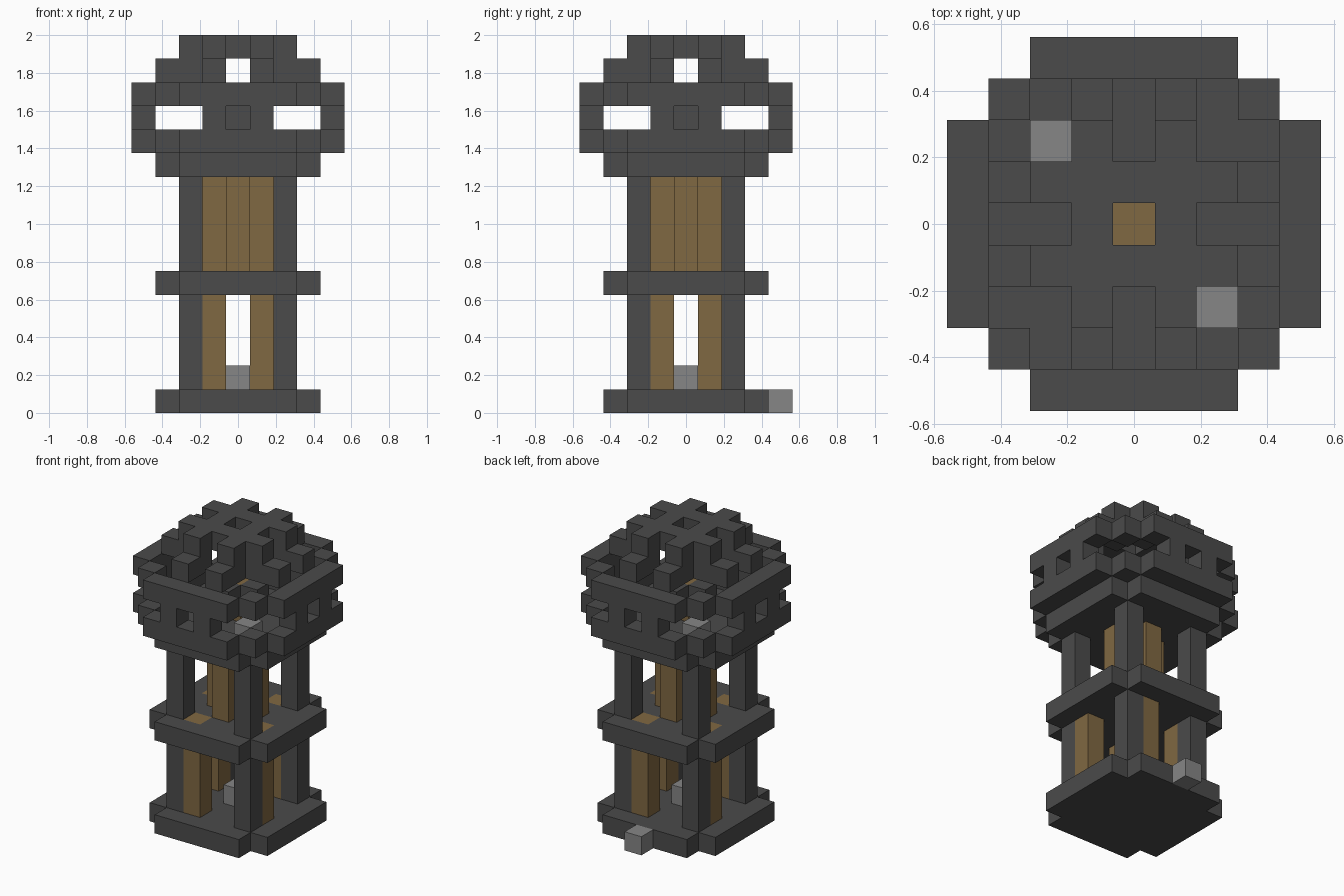
import bpy
import bmesh
from mathutils import Vector

UNIT = 0.125  # edge length of one block

cube = bpy.data.objects.get("Cube")
if cube:
    bpy.data.objects.remove(cube, do_unlink=True)


def material(name, color):
    mat = bpy.data.materials.new(name)
    mat.use_nodes = True
    rgba = (*color, 1.0)
    mat.diffuse_color = rgba
    bsdf = mat.node_tree.nodes["Principled BSDF"]
    bsdf.inputs["Base Color"].default_value = rgba
    bsdf.inputs["Roughness"].default_value = 0.9
    return mat


dark = material("dark stone", (0.07, 0.07, 0.07))
wood = material("brown wood", (0.216, 0.138, 0.054))
light = material("light stone", (0.238, 0.238, 0.238))


def block(xs, ys, zs):
    """Cells of a solid block; each range is (first, last), inclusive."""
    return {(x, y, z)
            for x in range(xs[0], xs[1] + 1)
            for y in range(ys[0], ys[1] + 1)
            for z in range(zs[0], zs[1] + 1)}


def column(x, y, bottom, top):
    return block((x, x), (y, y), (bottom, top))


def spin(cells):
    """Repeat cells in four quarter turns about the vertical axis."""
    result = set()
    for x, y, z in cells:
        for _ in range(4):
            result.add((x, y, z))
            x, y = -y, x
    return result


def slab(level):
    """Square floor with its corner blocks missing."""
    return (block((-3, 3), (-2, 2), (level, level))
            | block((-2, 2), (-3, 3), (level, level)))


def ring(level):
    """Open wall course with stepped corners."""
    return spin(block((-2, 2), (-4, -4), (level, level)) | {(3, 3, level)})


# Tower shaft
lower_posts = spin(column(-1, -2, 1, 5))
parts = [
    ("base_slab", slab(0), dark),
    ("lower_pillars", spin(column(2, 2, 1, 4)), dark),
    ("lower_posts", lower_posts, wood),
    ("middle_floor", slab(5) - lower_posts, dark),
    ("upper_pillars", spin(column(2, 2, 6, 9)), dark),
    ("upper_core", spin(column(0, -1, 6, 9)) | column(0, 0, 6, 9), wood),
    ("head_floor", slab(10), dark),
]

# Head walls, with a course of windows between two rings
parts += [
    ("lower_wall_ring", ring(11), dark),
    ("window_piers", spin({(-1, -4, 12), (1, -4, 12)}), dark),
    ("upper_wall_ring", ring(13), dark),
    ("inner_post", column(0, 0, 11, 12), wood),
    ("inner_collar", spin({(0, -1, 12)}), dark),
]

# Roof crown: open-centred cap with pronged ribs
cap = block((-1, 1), (-1, 1), (15, 15)) - {(0, 0, 15)}
ribs = spin(block((1, 1), (-3, -2), (14, 14)) | block((-1, -1), (-3, -2), (14, 14)))
prongs = spin({(1, -2, 15), (-1, -2, 15)})
parts += [
    ("roof_cap", cap | prongs, dark),
    ("roof_ribs", ribs, dark),
]

# Loose light stones
parts += [
    ("doorstep", {(0, 4, 0)}, light),
    ("ground_stone", {(0, 0, 1)}, light),
    ("head_stone_front", {(2, -2, 11)}, light),
    ("head_stone_back", {(-2, 2, 11)}, light),
]

occupied = set().union(*(cells for _, cells, _ in parts))
DIRECTIONS = [Vector(d) for d in
              ((1, 0, 0), (-1, 0, 0), (0, 1, 0), (0, -1, 0), (0, 0, 1), (0, 0, -1))]


def build(name, cells, mat):
    """Make one object from the exposed sides of its cells."""
    bm = bmesh.new()
    corners = {}

    def vertex(point):
        key = tuple(round(c * 2) for c in point)
        if key not in corners:
            corners[key] = bm.verts.new(point * UNIT)
        return corners[key]

    for cell in sorted(cells):
        centre = Vector(cell) + Vector((0, 0, 0.5))
        for normal in DIRECTIONS:
            if tuple(int(a + b) for a, b in zip(cell, normal)) in occupied:
                continue
            u = Vector((normal.y, normal.z, normal.x))
            v = normal.cross(u)
            bm.faces.new([vertex(centre + (normal + u * a + v * b) / 2)
                          for a, b in ((-1, -1), (1, -1), (1, 1), (-1, 1))])
    mesh = bpy.data.meshes.new(name)
    bm.to_mesh(mesh)
    bm.free()
    mesh.materials.append(mat)
    obj = bpy.data.objects.new(name, mesh)
    bpy.context.collection.objects.link(obj)


for part in parts:
    build(*part)
